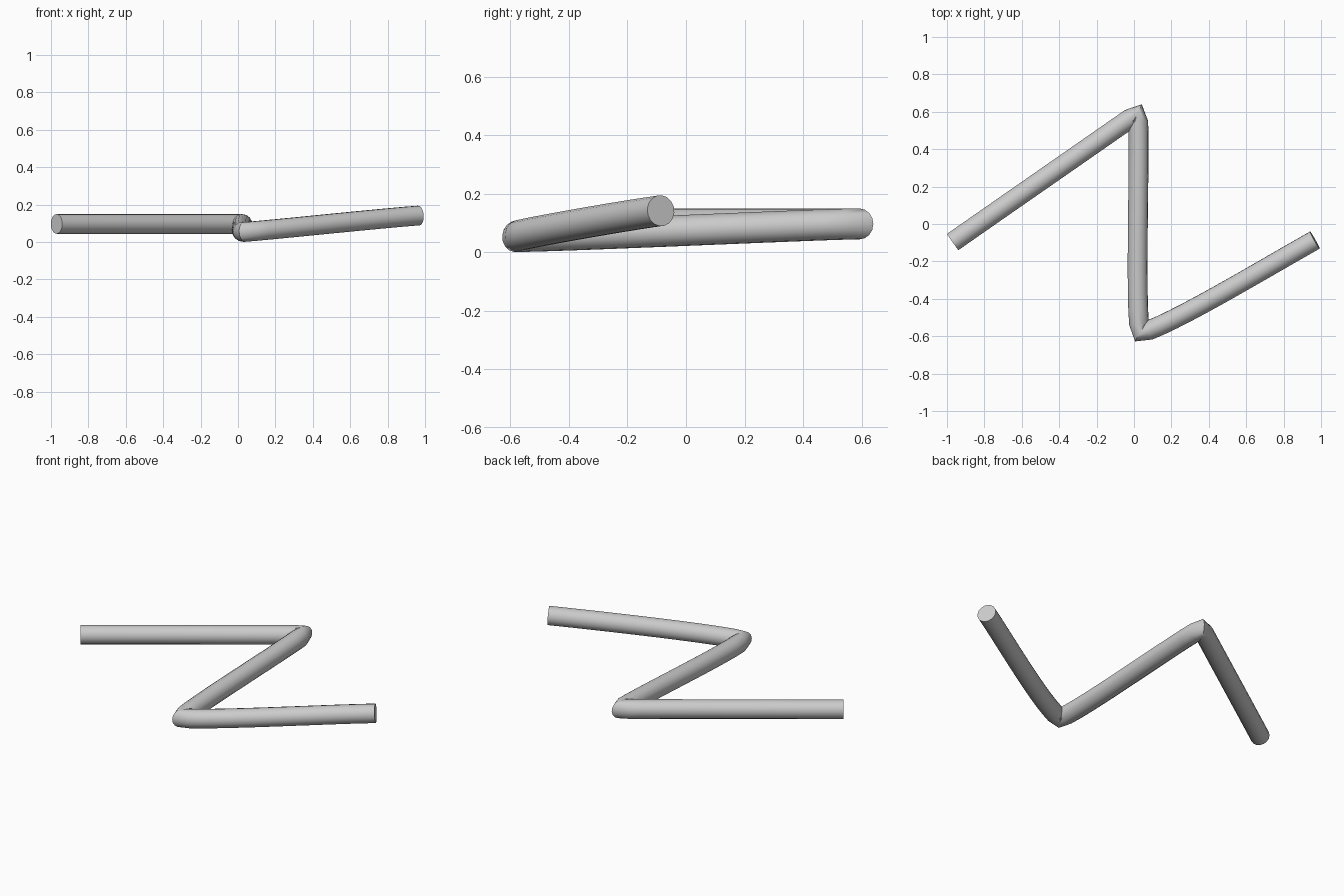
import bpy
import math

if "Cube" in bpy.data.objects:
    bpy.data.objects.remove(bpy.data.objects["Cube"])

RADIUS = 0.053

# Path of the bent rod: (left handle, point, right handle)
path = [
    ((-1.00, -0.12, 0.097), (-0.97, -0.097, 0.097), (-0.85, -0.012, 0.097)),
    ((-0.075, 0.525, 0.097), (0.019, 0.592, 0.097), (0.038, 0.48, 0.097)),
    ((0.000, -0.45, 0.053), (0.034, -0.583, 0.054), (0.19, -0.545, 0.066)),
    ((0.71, -0.23, 0.122), (0.967, -0.086, 0.142), (1.00, -0.06, 0.145)),
]

# Round profile swept along the path, with pinched corners and flat ends
curve = bpy.data.curves.new("bent_rod", 'CURVE')
curve.dimensions = '3D'
curve.resolution_u = 12
curve.bevel_depth = RADIUS
curve.bevel_resolution = 6
curve.use_fill_caps = True
spline = curve.splines.new('BEZIER')
spline.bezier_points.add(len(path) - 1)
for bp, (left, co, right) in zip(spline.bezier_points, path):
    bp.handle_left_type = bp.handle_right_type = 'FREE'
    bp.co, bp.handle_left, bp.handle_right = co, left, right

rod = bpy.data.objects.new("bent_rod", curve)
bpy.context.collection.objects.link(rod)
bpy.context.view_layer.objects.active = rod
rod.select_set(True)

# Mesh with smooth sides and sharp end caps
bpy.ops.object.convert(target='MESH')
bpy.ops.object.shade_smooth_by_angle(angle=math.radians(35))
